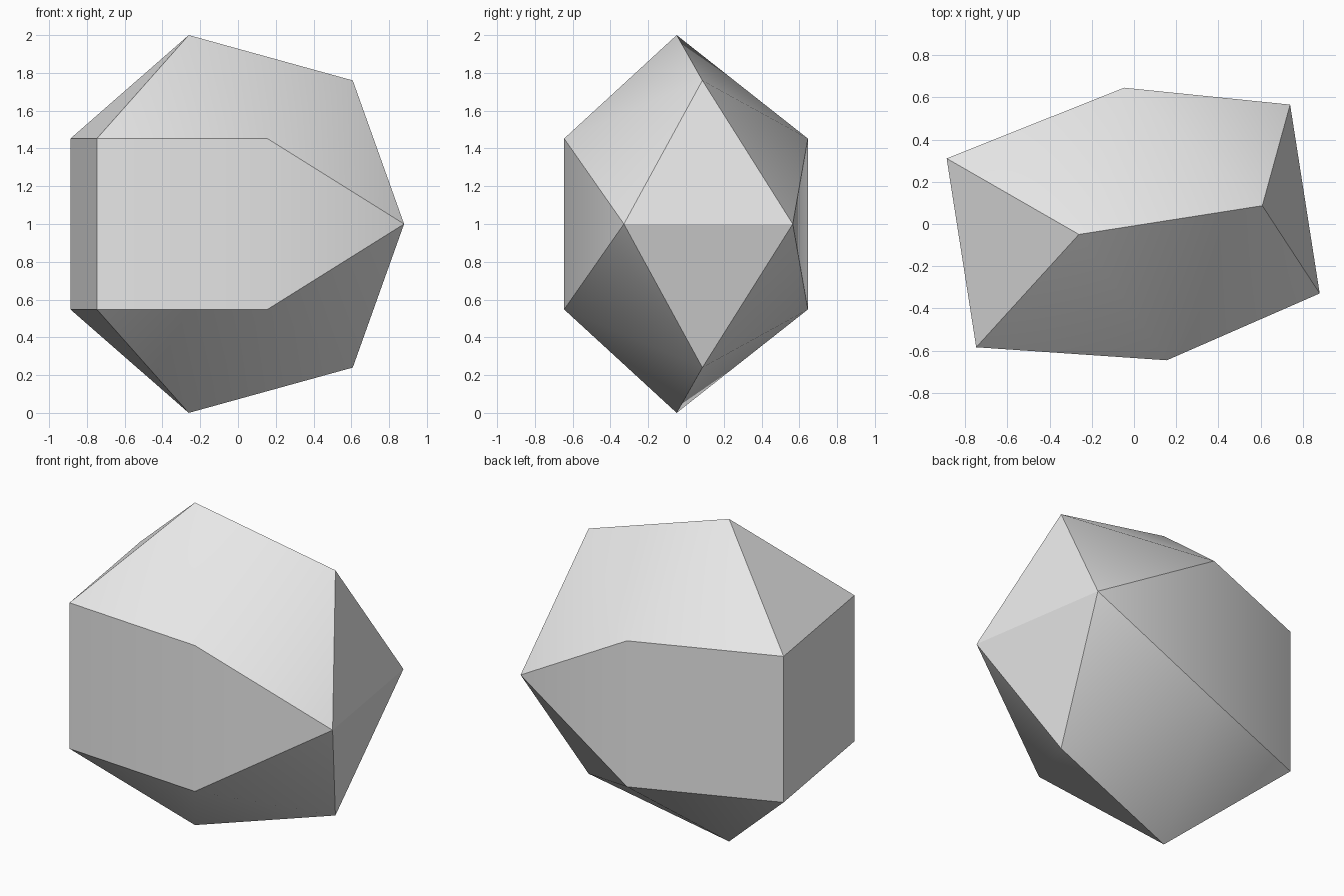
import bpy, bmesh, math
from mathutils import Matrix

cube = bpy.data.objects.get("Cube")
if cube:
    bpy.data.objects.remove(cube, do_unlink=True)

# Corners of one quarter: along the axis, across it, and above mid height
HALF_EDGE = 0.4525
QUARTER = [
    (-0.827, HALF_EDGE, HALF_EDGE),  # square end
    (0.055, 0.653, HALF_EDGE),       # side shoulder
    (0.819, HALF_EDGE, 0),           # ridge end
    (-0.264, 0, 1),                  # high apex
    (0.615, 0, 0.76),                # low apex
]

# Mirror the quarter across both planes and wrap it in a convex hull
corners = {(u, side * v, up * w) for u, v, w in QUARTER
           for side in (1, -1) for up in (1, -1)}
bm = bmesh.new()
for corner in sorted(corners):
    bm.verts.new(corner)
bmesh.ops.convex_hull(bm, input=bm.verts)

# Merge coplanar triangles into the square faces
bmesh.ops.dissolve_limit(bm, angle_limit=math.radians(3),
                         verts=bm.verts, edges=bm.edges)
bmesh.ops.recalc_face_normals(bm, faces=bm.faces)

# Turn about the upright axis and stand on the ground
bm.transform(Matrix.Translation((0, -0.0085, 1))
             @ Matrix.Rotation(math.radians(8.9), 4, 'Z'))
mesh = bpy.data.meshes.new("polyhedron")
bm.to_mesh(mesh)
bm.free()
solid = bpy.data.objects.new("polyhedron", mesh)
bpy.context.collection.objects.link(solid)

# Plain grey material
grey = bpy.data.materials.new("light_grey")
grey.use_nodes = True
color = (0.8, 0.8, 0.8, 1)
grey.diffuse_color = color
grey.node_tree.nodes["Principled BSDF"].inputs["Base Color"].default_value = color
mesh.materials.append(grey)

# Soften only the shallow edges
bpy.ops.object.select_all(action='DESELECT')
solid.select_set(True)
bpy.context.view_layer.objects.active = solid
bpy.ops.object.shade_smooth_by_angle(angle=math.radians(28.7))
